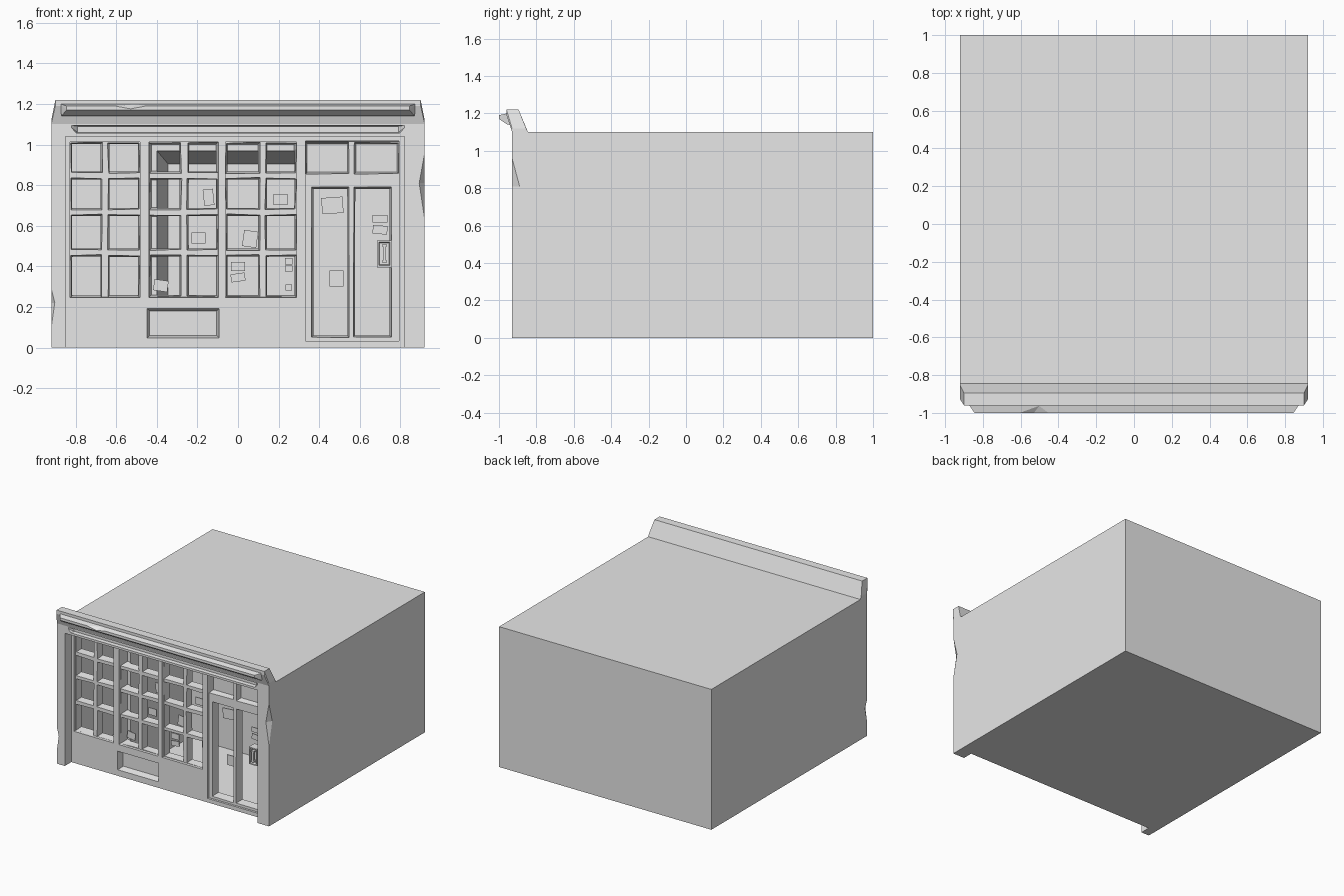
import bpy, bmesh, math, random
from mathutils import Matrix, Vector

random.seed(4)
grey = bpy.data.materials.new("plain_grey")
grey.diffuse_color = (0.8, 0.8, 0.8, 1)


def finish(name, bm):
    bmesh.ops.recalc_face_normals(bm, faces=bm.faces)
    me = bpy.data.meshes.new(name)
    bm.to_mesh(me)
    bm.free()
    me.materials.append(grey)
    ob = bpy.data.objects.new(name, me)
    bpy.context.collection.objects.link(ob)
    return ob


def hull(name, pts):
    bm = bmesh.new()
    for p in pts:
        bm.verts.new(p)
    bmesh.ops.convex_hull(bm, input=bm.verts[:])
    bmesh.ops.dissolve_limit(bm, angle_limit=0.001, verts=bm.verts[:], edges=bm.edges[:])
    return finish(name, bm)


def rect(x0, x1, z0, z1, y):
    return [(x, y, z) for x in (x0, x1) for z in (z0, z1)]


def box(name, x0, x1, y0, y1, z0, z1):
    return hull(name, rect(x0, x1, z0, z1, y0) + rect(x0, x1, z0, z1, y1))


def cut(target, cutter):
    mod = target.modifiers.new("cut", 'BOOLEAN')
    mod.operation = 'DIFFERENCE'
    mod.solver = 'EXACT'
    mod.object = cutter
    bpy.context.view_layer.objects.active = target
    bpy.ops.object.modifier_apply(modifier=mod.name)
    bpy.data.objects.remove(cutter, do_unlink=True)


def cut_taper(target, x0, x1, z0, z1, y0, y1, t=0.01, jitter=0.0):
    """Opening that narrows by t towards the back, with uneven front corners."""
    j = lambda: random.uniform(-jitter, jitter)
    front = [(x + j(), y0, z + j()) for x, y, z in rect(x0, x1, z0, z1, y0)]
    cut(target, hull("cutter", front + rect(x0 + t, x1 - t, z0 + t, z1 - t, y1)))


# Main block with the recessed shop front between two corner pillars
shop = box("building", -0.92, 0.92, -0.93, 1.0, 0, 1.1)
cut(shop, box("cutter", -0.85, 0.82, -1.0, -0.85, -0.1, 1.04))

# Interior rooms, narrowing towards the back
cut(shop, hull("cutter", rect(-0.85, -0.46, 0.02, 1.01, -0.77)
               + rect(-0.83, -0.48, 0.03, 1.01, -0.1)))
cut(shop, hull("cutter", rect(-0.40, 0.84, 0.02, 0.97, -0.77)
               + rect(-0.345, 0.82, 0.04, 0.905, -0.1)))

# Window openings and their panes, leaving glazing bars between
columns = [(-0.825, -0.67, -0.64, -0.485),
           (-0.435, -0.28, -0.25, -0.10),
           (-0.06, 0.107, 0.135, 0.285)]
rows = [(0.25, 0.455), (0.48, 0.655), (0.68, 0.835), (0.86, 1.01)]
for a, b, c, d in columns:
    cut_taper(shop, a - 0.004, d + 0.004, 0.246, 1.014, -0.88, -0.83, 0.002)
    for x0, x1 in ((a, b), (c, d)):
        for z0, z1 in rows:
            cut_taper(shop, x0, x1, z0, z1, -0.835, -0.76, 0.009, 0.004)

# Double door with closed panels above it
cut_taper(shop, 0.33, 0.795, 0.03, 1.018, -0.88, -0.835, 0.002)
for x0, x1 in ((0.332, 0.548), (0.572, 0.792)):
    cut_taper(shop, x0, x1, 0.855, 1.012, -0.84, -0.79, 0.009, 0.003)
for x0, x1 in ((0.362, 0.548), (0.568, 0.757)):
    cut_taper(shop, x0, x1, 0.05, 0.79, -0.84, -0.76, 0.011, 0.003)

# Low wall panel and the groove above the windows
cut_taper(shop, -0.45, -0.09, 0.045, 0.195, -0.86, -0.80, 0.015)
cut(shop, hull("cutter", rect(-0.83, 0.83, 1.09, 1.096, -0.94)
               + rect(-0.79, 0.79, 1.06, 1.09, -0.90)
               + rect(-0.80, 0.80, 1.056, 1.09, -0.94)))

# Chipped pillar corners
for x, z0, zm, z1, dx, dy in ((0.92, 0.63, 0.81, 0.96, 0.028, 0.042),
                              (-0.92, 0.10, 0.22, 0.29, 0.018, 0.03)):
    s = math.copysign(1, x)
    cut(shop, hull("cutter", [(x, -0.93, z0), (x, -0.93, z1), (x + s * 0.05, -0.98, zm),
                              (x - s * dx, -0.931, zm), (x + s * 0.001, -0.93 + dy, zm)]))

# Parapet with pulled-in ends
parapet = hull("parapet", [(s * x, y, z) for s in (-1, 1) for x, y, z in (
    (0.92, -0.93, 1.1), (0.92, -0.845, 1.1), (0.92, -0.93, 1.12), (0.92, -0.855, 1.12),
    (0.90, -0.895, 1.22), (0.90, -0.96, 1.22), (0.90, -0.96, 1.19), (0.905, -0.93, 1.15))])

# Projecting cornice lip with one chip in its top edge
lip = hull("cornice_lip", [(s * x, y, z) for s in (-1, 1) for x, y, z in (
    (0.87, -0.92, 1.14), (0.87, -0.955, 1.14), (0.845, -1.0, 1.17),
    (0.845, -1.0, 1.19), (0.875, -0.955, 1.20), (0.875, -0.92, 1.20))])
cut(lip, hull("cutter", [(-0.62, -1.001, 1.192), (-0.44, -1.001, 1.192), (-0.5, -0.96, 1.2),
                         (-0.53, -1.001, 1.175), (-0.53, -1.02, 1.22), (-0.5, -0.96, 1.22)]))

# Paper notices: centre x, centre z, width, height, tilt in degrees
notices = [(-0.145, 0.74, 0.05, 0.08, -6), (-0.195, 0.54, 0.07, 0.055, 0),
           (0.21, 0.73, 0.07, 0.055, 0), (0.06, 0.535, 0.07, 0.08, 8),
           (0.0, 0.40, 0.07, 0.045, 0), (0.0, 0.345, 0.07, 0.04, -8),
           (-0.38, 0.305, 0.07, 0.055, 8), (0.25, 0.425, 0.035, 0.03, 0),
           (0.25, 0.39, 0.035, 0.03, 0), (0.25, 0.295, 0.03, 0.03, 0),
           (0.465, 0.70, 0.105, 0.08, -4), (0.485, 0.34, 0.07, 0.08, 0),
           (0.70, 0.635, 0.075, 0.038, 0), (0.70, 0.58, 0.072, 0.042, 5)]
for x, z, w, h, tilt in notices:
    note = box("notice", -w / 2, w / 2, -0.003, 0.003, -h / 2, h / 2)
    note.data.transform(Matrix.Translation((x, -0.775, z))
                        @ Matrix.Rotation(math.radians(tilt), 4, 'Y'))

# Door handle: framed plate with a grip
plate = box("handle_plate", 0.685, 0.757, -0.845, -0.775, 0.395, 0.528)
cut_taper(plate, 0.692, 0.75, 0.402, 0.521, -0.86, -0.82, 0.006)
box("handle_grip", 0.714, 0.728, -0.85, -0.838, 0.42, 0.503)
for z in (0.418, 0.497):
    box("handle_mount", 0.709, 0.733, -0.85, -0.815, z, z + 0.01)
